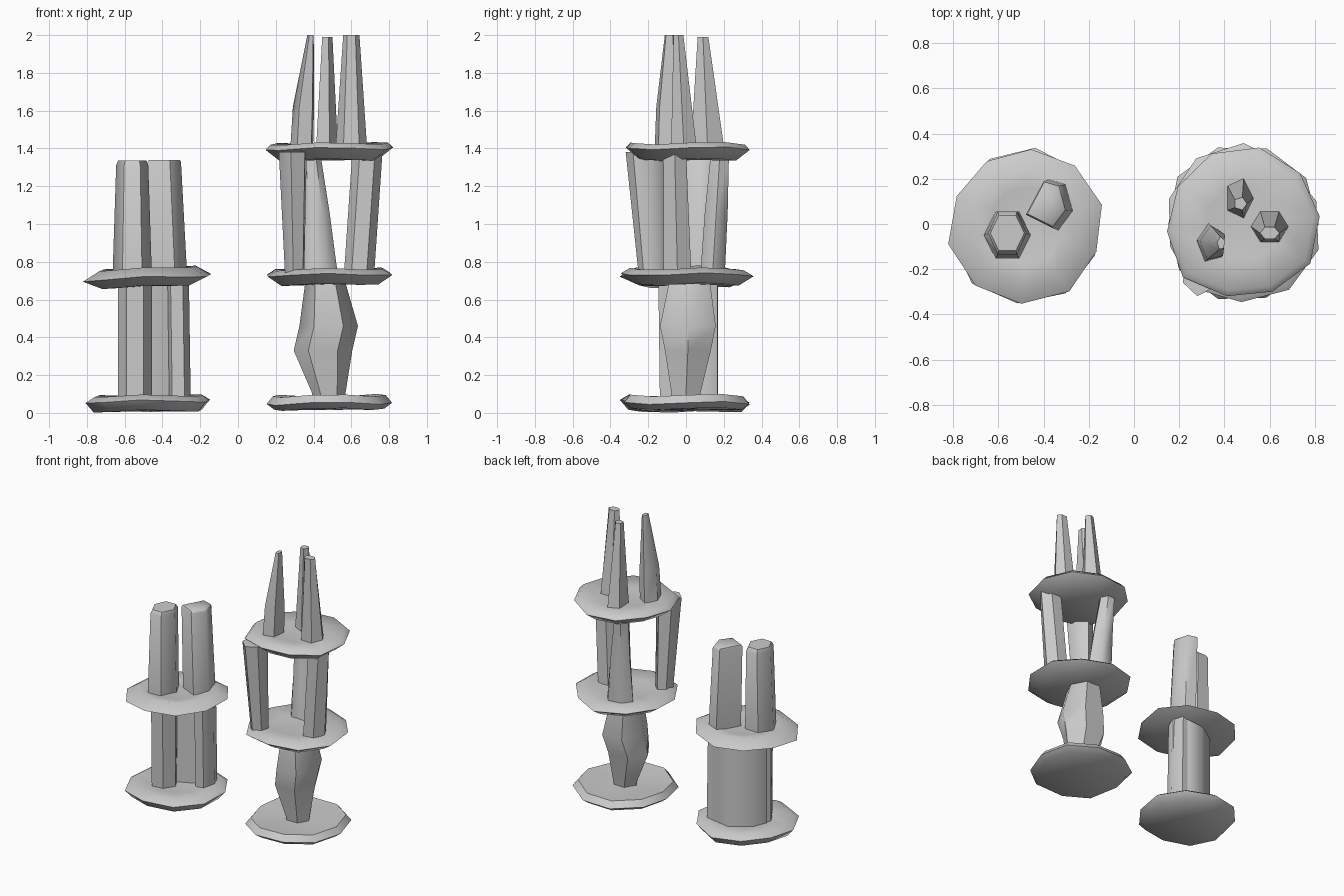
import bpy, bmesh, math, random
from mathutils import Vector

random.seed(4)
if "Cube" in bpy.data.objects:
    bpy.data.objects.remove(bpy.data.objects["Cube"])

stone = bpy.data.materials.new("pale grey stone")
stone.use_nodes = True
GREY = (0.6, 0.6, 0.6, 1)
stone.diffuse_color = GREY
stone.node_tree.nodes["Principled BSDF"].inputs["Base Color"].default_value = GREY


def loft(name, rings):
    """Skin equal-length rings of points and close both ends."""
    bm = bmesh.new()
    loops = [[bm.verts.new(p) for p in ring] for ring in rings]
    n = len(loops[0])
    for low, high in zip(loops, loops[1:]):
        for i in range(n):
            j = (i + 1) % n
            bm.faces.new((low[i], low[j], high[j], high[i]))
    for end in (loops[0], loops[-1]):
        centre = sum((v.co for v in end), Vector()) / n
        tip = bm.verts.new(centre)
        for i in range(n):
            bm.faces.new((end[i], end[(i + 1) % n], tip))
    bmesh.ops.recalc_face_normals(bm, faces=bm.faces)
    mesh = bpy.data.meshes.new(name)
    bm.to_mesh(mesh)
    bm.free()
    mesh.materials.append(stone)
    obj = bpy.data.objects.new(name, mesh)
    bpy.context.collection.objects.link(obj)
    bpy.ops.object.select_all(action="DESELECT")
    obj.select_set(True)
    bpy.context.view_layer.objects.active = obj
    bpy.ops.object.shade_smooth_by_angle(angle=math.radians(55))
    return obj


def column(name, sections, sides=6, turn=0.0):
    """Each section is x, y, z, half width in x, half width in y."""
    rings = []
    for x, y, z, rx, ry in sections:
        angles = [turn + math.tau * i / sides for i in range(sides)]
        rings.append([(x + rx * math.cos(a), y + ry * math.sin(a), z) for a in angles])
    return loft(name, rings)


def slab(name, cx, low, high, tilt, rim_at, turn, bottom=0.8, top=0.86, cy=0.0):
    """Rough disc with an uneven rim, tilted a little along x."""
    sides = 10
    radii = [random.uniform(0.325, 0.36) for _ in range(sides)]
    levels = ((bottom, 0.0), (1.0, rim_at), (top, 0.95), (0.5, 0.8))
    rings = []
    for scale, t in levels:
        ring = []
        for i, r in enumerate(radii):
            a = turn + math.tau * i / sides
            x, y = r * scale * math.cos(a), r * scale * math.sin(a)
            wave = 0.008 * math.sin(3 * a + turn) * scale
            ring.append((cx + x, cy + y, low + (high - low) * t + tilt * x + wave))
        rings.append(ring)
    return loft(name, rings)


# Discs of the short tower
SHORT, TALL = -0.475, 0.48
slab("short_base", SHORT, 0.01, 0.095, 0.01, 0.6, 0.2, bottom=0.87)
slab("short_upper_disc", SHORT, 0.67, 0.77, 0.04, 0.45, 0.25, bottom=0.7, top=0.75)

# Discs of the tall tower
slab("tall_base", TALL, 0.02, 0.095, 0.01, 0.4, 0.0, bottom=0.88, top=0.9)
slab("tall_middle_disc", TALL, 0.68, 0.765, 0.01, 0.6, 0.3, bottom=0.78)
slab("tall_upper_disc", TALL, 1.34, 1.43, 0.01, 0.65, 0.1, bottom=0.78, top=0.92)

# Lower posts and rear wall of the short tower
column("short_lower_left_post", [(-0.545, -0.06, 0.05, 0.09, 0.09),
                                 (-0.545, -0.06, 0.72, 0.09, 0.1)])
column("short_lower_right_post", [(-0.315, 0.09, 0.05, 0.065, 0.09),
                                  (-0.325, 0.09, 0.72, 0.065, 0.09)])
wall_plan = ((-0.63, -0.02), (-0.57, -0.03), (-0.32, 0.07), (-0.26, 0.1),
             (-0.33, 0.17), (-0.46, 0.17), (-0.6, 0.08))
loft("short_rear_wall", [[(x, y, z) for x, y in wall_plan] for z in (0.05, 0.72)])

# Upper posts of the short tower
column("short_upper_left_post", [(-0.56, -0.05, 0.7, 0.105, 0.12),
                                 (-0.56, -0.04, 1.31, 0.085, 0.11),
                                 (-0.56, -0.04, 1.335, 0.075, 0.09)])
for_right = []
for z, grow, shift in ((0.7, 1.08, 0.025), (1.33, 0.98, 0), (1.34, 0.9, 0)):
    corners = ((-0.09, -0.05), (0.03, -0.11), (0.09, -0.03), (0.06, 0.08), (-0.01, 0.1))
    for_right.append([(-0.39 + shift + x * grow, 0.09 + y * grow, z) for x, y in corners])
loft("short_upper_right_post", for_right)

# Swollen stem of the tall tower
column("tall_stem", [(0.48, 0.0, 0.05, 0.08, 0.08), (0.48, 0.0, 0.11, 0.09, 0.09),
                     (0.45, 0.01, 0.33, 0.155, 0.14), (0.48, 0.01, 0.46, 0.155, 0.17),
                     (0.46, 0.02, 0.72, 0.1, 0.12)], sides=6)

# Three leaning middle posts
column("tall_middle_left_post", [(0.30, -0.18, 0.72, 0.055, 0.07),
                                 (0.29, -0.22, 1.38, 0.08, 0.1)], sides=6, turn=0.4)
column("tall_middle_rear_post", [(0.425, 0.14, 0.72, 0.105, 0.075),
                                 (0.41, 0.16, 1.06, 0.075, 0.07),
                                 (0.385, 0.18, 1.38, 0.05, 0.055)])
column("tall_middle_right_post", [(0.64, -0.045, 0.72, 0.08, 0.085),
                                  (0.685, -0.06, 1.38, 0.08, 0.07)])

# Three tapering top spikes
column("tall_left_spike", [(0.34, -0.085, 1.38, 0.065, 0.09),
                           (0.35, -0.085, 1.62, 0.06, 0.08),
                           (0.385, -0.085, 2.0, 0.018, 0.03)], sides=5, turn=0.5)
column("tall_rear_spike", [(0.465, 0.115, 1.38, 0.065, 0.095),
                           (0.47, 0.09, 1.99, 0.03, 0.03)], sides=5)
column("tall_right_spike", [(0.6, -0.01, 1.38, 0.085, 0.08),
                            (0.6, -0.04, 2.0, 0.043, 0.03)])
